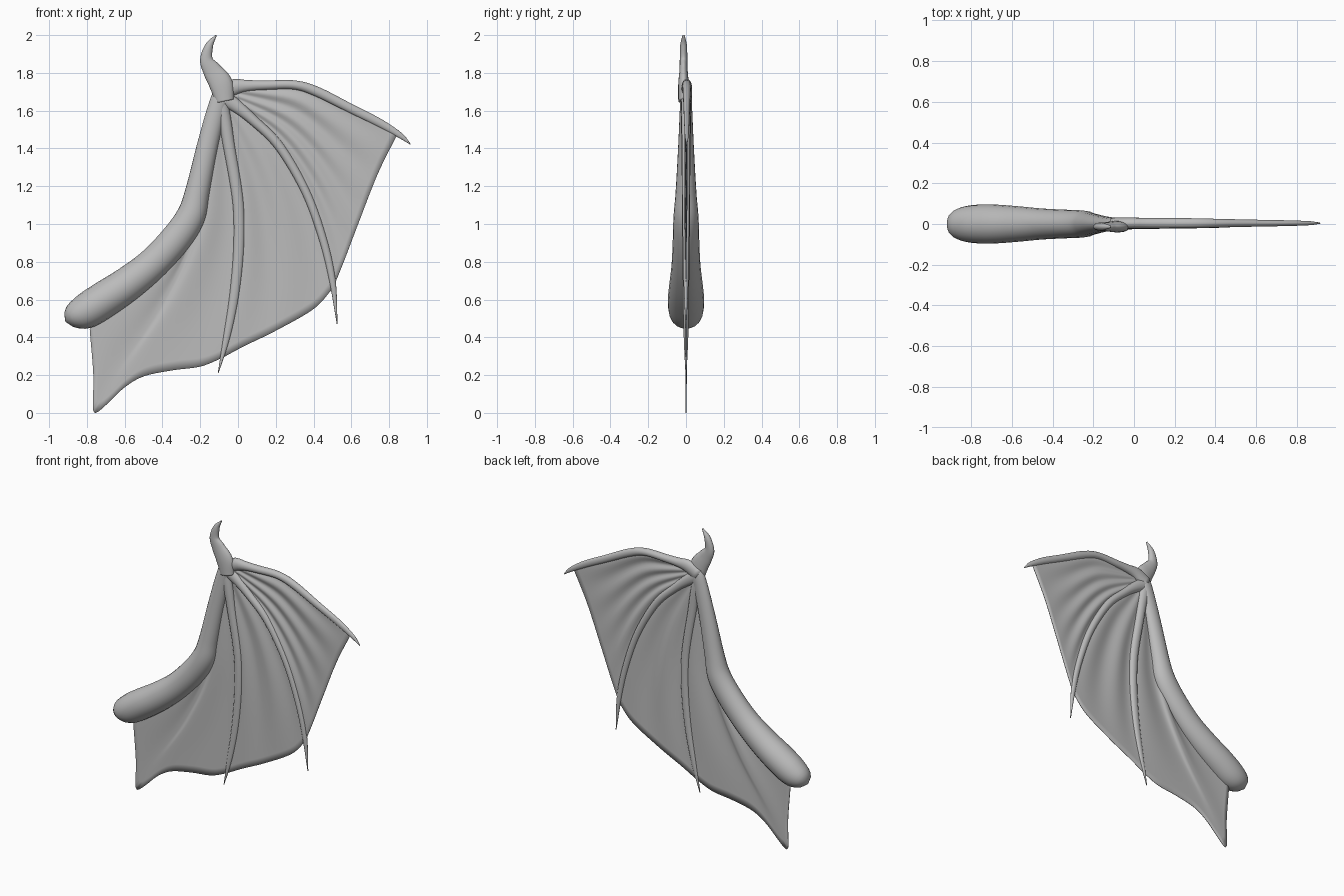
import bpy, bmesh, math
from mathutils import Vector

cube = bpy.data.objects.get("Cube")
if cube:
    bpy.data.objects.remove(cube, do_unlink=True)

grey = bpy.data.materials.new("wing grey")
grey.use_nodes = True
grey.diffuse_color = (0.5, 0.5, 0.5, 1)
grey.node_tree.nodes["Principled BSDF"].inputs["Base Color"].default_value = (0.5, 0.5, 0.5, 1)


def spline(points, count):
    """Evenly spaced samples of a smooth curve through tuples of any size."""
    pts = [Vector(p) for p in points]
    pts = [2 * pts[0] - pts[1]] + pts + [2 * pts[-1] - pts[-2]]
    dense = []
    for a, b, c, d in zip(pts, pts[1:], pts[2:], pts[3:]):
        for k in range(20):
            t = k / 20
            dense.append(b + (c - a) * t / 2 + (a - b * 2.5 + c * 2 - d / 2) * t * t
                         + ((b - c) * 1.5 + (d - a) / 2) * t ** 3)
    dense.append(pts[-2])
    dist = [0]
    for p, q in zip(dense, dense[1:]):
        dist.append(dist[-1] + (Vector(q[:2]) - Vector(p[:2])).length)
    out, j = [], 0
    for i in range(count):
        s = dist[-1] * i / (count - 1)
        while j < len(dense) - 2 and dist[j + 1] < s:
            j += 1
        f = (s - dist[j]) / max(dist[j + 1] - dist[j], 1e-9)
        out.append(dense[j].lerp(dense[j + 1], min(f, 1)))
    return out


def finish(name, bm):
    bmesh.ops.recalc_face_normals(bm, faces=bm.faces)
    mesh = bpy.data.meshes.new(name)
    bm.to_mesh(mesh)
    bm.free()
    mesh.materials.append(grey)
    mesh.shade_smooth()
    obj = bpy.data.objects.new(name, mesh)
    bpy.context.collection.objects.link(obj)
    return obj


def limb(name, points, rings=48, sides=16, y=0.0):
    """Tapered elliptical tube; each point is x, z, half width, half depth."""
    path = spline(points, rings)
    bm = bmesh.new()
    loops = []
    for i, p in enumerate(path):
        step = path[min(i + 1, rings - 1)] - path[max(i - 1, 0)]
        side = Vector((-step[1], step[0])).normalized()
        loop = []
        for k in range(sides):
            a = math.tau * k / sides
            w = max(p[2], 0.001) * math.cos(a)
            d = max(p[3], 0.001) * math.sin(a)
            loop.append(bm.verts.new((p[0] + side.x * w, y + d, p[1] + side.y * w)))
        loops.append(loop)
    for a, b in zip(loops, loops[1:]):
        for k in range(sides):
            n = (k + 1) % sides
            bm.faces.new((a[k], a[n], b[n], b[k]))
    bm.faces.new(loops[0])
    bm.faces.new(loops[-1])
    return finish(name, bm)


def membrane(name, first, last, edge, folds, cols=36, rows=30):
    """Rippled skin stretched between two bones and a trailing edge."""
    a, b, e = spline(first, rows), spline(last, rows), spline(edge, cols)
    bm = bmesh.new()
    grid = []
    for j in range(rows):
        v = j / (rows - 1)
        row = []
        for i in range(cols):
            u = i / (cols - 1)
            p = a[j].lerp(b[j], u) + (e[i] - a[-1].lerp(b[-1], u)) * v
            y = 0.007 * math.sin(math.pi * v) * math.sin(math.tau * folds * u)
            row.append(bm.verts.new((p.x, y, p.y)))
        grid.append(row)
    for r, s in zip(grid, grid[1:]):
        for i in range(cols - 1):
            bm.faces.new((r[i], r[i + 1], s[i + 1], s[i]))
    bmesh.ops.remove_doubles(bm, verts=bm.verts, dist=0.0002)
    obj = finish(name, bm)
    skin = obj.modifiers.new("thickness", "SOLIDIFY")
    skin.thickness = 0.004
    skin.offset = 0


# Arm: rounded shoulder, bent elbow, slim forearm
limb("arm", [(-.914, .485, .005, .005), (-.9, .493, .04, .045), (-.865, .512, .073, .075),
             (-.8, .542, .094, .092), (-.7, .605, .097, .096), (-.58, .685, .092, .088),
             (-.45, .79, .085, .076), (-.33, .92, .082, .07), (-.25, 1.04, .077, .066),
             (-.215, 1.17, .065, .055), (-.165, 1.4, .056, .042), (-.115, 1.6, .05, .033),
             (-.08, 1.7, .045, .028), (-.06, 1.745, .01, .008)], 80, 20)

# Thumb claw
limb("thumb_claw", [(-.07, 1.65, .05, .028), (-.09, 1.74, .062, .028), (-.135, 1.81, .05, .022),
                    (-.167, 1.87, .034, .02), (-.152, 1.945, .021, .018),
                    (-.115, 2, .003, .006)], y=-.013)

# Finger bones
upper = [(-.1, 1.685, .045, .028), (-.02, 1.725, .042, .028), (.05, 1.732, .03, .026),
         (.15, 1.735, .025, .025), (.3, 1.736, .024, .024), (.42, 1.7, .026, .021),
         (.6, 1.61, .024, .017), (.75, 1.535, .022, .014), (.86, 1.468, .015, .01),
         (.913, 1.422, .002, .003)]
middle = [(-.1, 1.68, .045, .028), (-.02, 1.632, .036, .026), (.08, 1.55, .027, .024),
          (.22, 1.41, .025, .022), (.36, 1.17, .023, .02), (.45, .92, .021, .017),
          (.5, .7, .017, .013), (.525, .47, .002, .003)]
lower = [(-.1, 1.66, .045, .028), (-.067, 1.53, .034, .026), (-.045, 1.4, .031, .024),
         (-.01, 1.2, .03, .022), (.005, 1.05, .029, .021), (.003, .85, .028, .019),
         (-.02, .62, .025, .016), (-.06, .4, .018, .012), (-.105, .21, .002, .003)]
limb("upper_finger", upper, y=.004)
limb("middle_finger", middle)
limb("lower_finger", lower)

# Skin panels follow the bones up to the trailing edge
wrist = (-.08, 1.67)


def bone_line(bone, end):
    return [wrist] + [p[:2] for p in bone[1:-2]] + [end]


tip_a, tip_b, tip_c, root = (.845, 1.478), (.503, .66), (-.085, .29), (-.785, .44)
line_a, line_b, line_c = (bone_line(upper, tip_a), bone_line(middle, tip_b),
                          bone_line(lower, tip_c))
arm_line = [wrist, (-.165, 1.4), (-.25, 1.04), (-.45, .79), (-.7, .59), root]
membrane("outer_membrane", line_a, line_b,
         [tip_a, (.74, 1.265), (.64, 1.01), (.56, .8), tip_b], 4)
membrane("middle_membrane", line_b, line_c,
         [tip_b, (.4, .55), (.2, .435), (.03, .352), tip_c], 2)
membrane("inner_membrane", line_c, arm_line,
         [tip_c, (-.2, .245), (-.35, .225), (-.5, .193), (-.6, .135), (-.69, .05),
          (-.745, .004), (-.768, .02), (-.766, .2), root], 2, 60)
